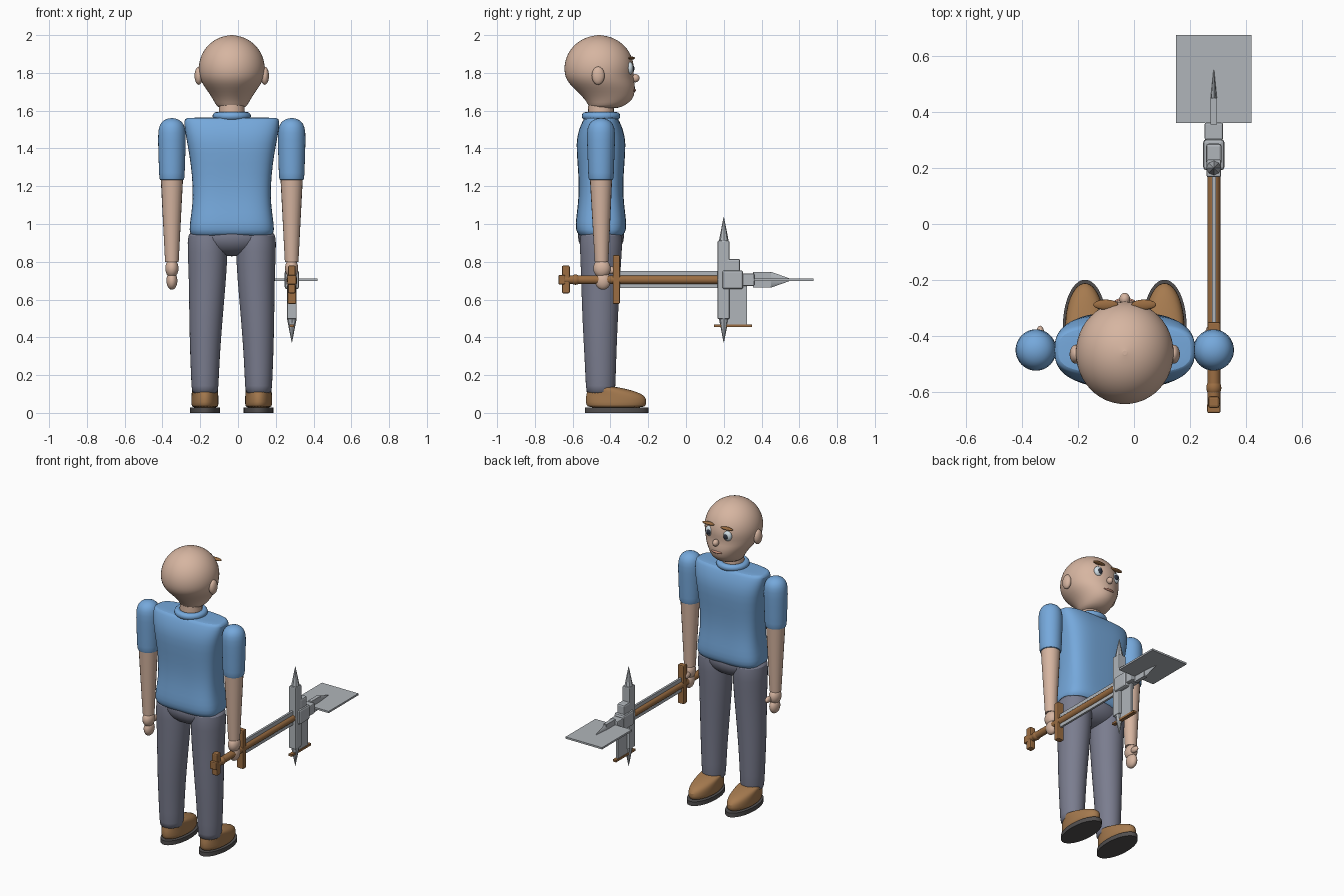
import bpy, bmesh, math
from mathutils import Vector

cube = bpy.data.objects.get("Cube")
if cube:
    bpy.data.objects.remove(cube, do_unlink=True)

CX, CY = -0.033, -0.45      # body axis
WX, WZ = 0.285, 0.705       # weapon axis


def material(name, rgb):
    m = bpy.data.materials.new(name)
    m.use_nodes = True
    col = tuple(((c + 0.055) / 1.055) ** 2.4 for c in rgb) + (1,)
    m.diffuse_color = col
    m.node_tree.nodes["Principled BSDF"].inputs["Base Color"].default_value = col
    return m


SKIN = material("skin", (0.84, 0.71, 0.63))
SHIRT = material("shirt blue", (0.46, 0.66, 0.86))
PANTS = material("trouser grey", (0.48, 0.49, 0.56))
SHOE = material("shoe brown", (0.65, 0.48, 0.31))
SOLE = material("sole grey", (0.32, 0.31, 0.31))
WOOD = material("wood", (0.61, 0.43, 0.26))
METAL = material("metal", (0.69, 0.71, 0.73))
WHITE = material("eye white", (0.82, 0.87, 0.9))
DARK = material("pupil dark", (0.18, 0.2, 0.25))
LIPS = material("lips", (0.78, 0.56, 0.48))


def finish(name, bm, mat, smooth=True):
    bmesh.ops.recalc_face_normals(bm, faces=bm.faces)
    mesh = bpy.data.meshes.new(name)
    bm.to_mesh(mesh)
    bm.free()
    obj = bpy.data.objects.new(name, mesh)
    bpy.context.collection.objects.link(obj)
    mesh.materials.append(mat)
    if smooth:
        bpy.ops.object.select_all(action="DESELECT")
        obj.select_set(True)
        bpy.context.view_layer.objects.active = obj
        bpy.ops.object.shade_smooth_by_angle(angle=math.radians(40))
    return obj


def loft(name, rings, mat, power=2, n=24, smooth=True):
    """Skin over horizontal rings: (z, x, y, half width, half depth)."""
    bm = bmesh.new()
    loops = []
    for z, x, y, rx, ry in rings:
        loop = []
        for i in range(n):
            a = math.tau * i / n
            c, s = math.cos(a), math.sin(a)
            loop.append(bm.verts.new((
                x + rx * math.copysign(abs(c) ** (2 / power), c),
                y + ry * math.copysign(abs(s) ** (2 / power), s), z)))
        loops.append(loop)
    for low, high in zip(loops, loops[1:]):
        for i in range(n):
            j = (i + 1) % n
            bm.faces.new((low[i], low[j], high[j], high[i]))
    bm.faces.new(loops[0])
    bm.faces.new(loops[-1])
    obj = finish(name, bm, mat)
    if smooth:
        obj.modifiers.new("round", "SUBSURF").levels = 1
        for p in obj.data.polygons:
            p.use_smooth = True
    return obj


def ball(name, pos, radii, mat):
    bm = bmesh.new()
    bmesh.ops.create_uvsphere(bm, u_segments=24, v_segments=14, radius=1)
    bmesh.ops.scale(bm, vec=radii, verts=bm.verts)
    bmesh.ops.translate(bm, vec=pos, verts=bm.verts)
    return finish(name, bm, mat)


def box(name, low, high, mat, bevel=0.0):
    bm = bmesh.new()
    bmesh.ops.create_cube(bm, size=1)
    low, high = Vector(low), Vector(high)
    bmesh.ops.scale(bm, vec=high - low, verts=bm.verts)
    bmesh.ops.translate(bm, vec=(low + high) / 2, verts=bm.verts)
    obj = finish(name, bm, mat, False)
    if bevel:
        mod = obj.modifiers.new("bevel", "BEVEL")
        mod.width, mod.segments = bevel, 2
    return obj


def rod(name, a, b, r1, r2, mat, n=20, flat=1.0):
    """Tapered rod from a to b; flat squashes it in x."""
    a, b = Vector(a), Vector(b)
    bm = bmesh.new()
    bmesh.ops.create_cone(bm, cap_ends=True, segments=n, radius1=r1, radius2=r2,
                          depth=(b - a).length)
    bmesh.ops.rotate(bm, matrix=Vector((0, 0, 1)).rotation_difference(b - a).to_matrix(),
                     verts=bm.verts)
    bmesh.ops.scale(bm, vec=(flat, 1, 1), verts=bm.verts)
    bmesh.ops.translate(bm, vec=(a + b) / 2, verts=bm.verts)
    return finish(name, bm, mat)


# Head, jaw and neck
HZ, HY = 1.822, -0.46
dome = [(HZ + 0.178 * math.sin(t), CX, HY, 0.178 * math.cos(t), 0.187 * math.cos(t))
        for t in (math.radians(a) for a in range(-15, 90, 13))]
jaw = [(1.61, CX, -0.435, 0.065, 0.075), (1.63, CX, -0.418, 0.085, 0.10),
       (1.66, CX, -0.408, 0.10, 0.128), (1.70, CX, -0.422, 0.126, 0.153),
       (1.74, CX, -0.443, 0.156, 0.175)]
loft("head", jaw + dome + [(2.0, CX, HY, 0.012, 0.012)], SKIN)
rod("neck", (CX, CY, 1.52), (CX, CY, 1.66), 0.072, 0.066, SKIN)

# Face and ears
ball("nose", (CX, -0.268, 1.772), (0.019, 0.022, 0.022), SKIN)
ball("mouth", (CX, -0.278, 1.708), (0.038, 0.014, 0.009), LIPS)
for side, s in (("left", -1), ("right", 1)):
    ball(side + "_ear", (CX + s * 0.175, -0.465, 1.785), (0.022, 0.034, 0.048), SKIN)
    ball(side + "_eye", (CX + s * 0.066, -0.298, 1.825), (0.03, 0.02, 0.034), WHITE)
    ball(side + "_pupil", (CX + s * 0.064, -0.282, 1.823), (0.015, 0.009, 0.018), DARK)
    ball(side + "_eyebrow", (CX + s * 0.068, -0.288, 1.878), (0.044, 0.018, 0.008), WOOD)

# Shirt and collar
loft("shirt", [(0.935, CX, CY, 0.19, 0.10), (0.94, CX, CY, 0.215, 0.117),
               (0.965, CX, CY, 0.226, 0.134), (1.02, CX, CY, 0.22, 0.134),
               (1.10, CX, CY, 0.208, 0.122), (1.20, CX, CY, 0.206, 0.116),
               (1.32, CX, CY, 0.217, 0.124), (1.43, CX, CY, 0.236, 0.133),
               (1.50, CX, CY, 0.25, 0.118), (1.55, CX, CY, 0.253, 0.095),
               (1.562, CX, CY, 0.243, 0.085), (1.563, CX, CY, 0.20, 0.06)], SHIRT, 3.2, 40)
bpy.ops.mesh.primitive_torus_add(location=(CX, CY, 1.571), major_radius=0.08,
                                 minor_radius=0.022, major_segments=32, minor_segments=12)
collar = bpy.context.object
collar.name = "collar"
collar.data.materials.append(SHIRT)
bpy.ops.object.shade_smooth()

# Arms, hands, legs and shoes
ball("hips", (CX, CY, 0.935), (0.205, 0.122, 0.106), PANTS)
for side, s in (("left", -1), ("right", 1)):
    ax = CX + s * 0.317
    loft(side + "_sleeve", [(1.23, ax, CY, 0.05, 0.05), (1.232, ax, CY, 0.066, 0.066),
                            (1.25, ax, CY, 0.068, 0.068), (1.40, ax, CY, 0.073, 0.073),
                            (1.49, ax, CY, 0.075, 0.077), (1.53, ax, CY, 0.064, 0.066),
                            (1.552, ax, CY, 0.042, 0.042), (1.561, ax, CY, 0.012, 0.012)], SHIRT)
    rod(side + "_forearm", (ax, CY + 0.003, 0.80), (ax, CY, 1.26), 0.036, 0.06, SKIN)
    ball(side + "_palm", (ax, CY + 0.005, 0.765), (0.035, 0.046, 0.05), SKIN)
    ball(side + "_fingers", (ax, CY + 0.01, 0.70), (0.029, 0.042, 0.048), SKIN)
    ball(side + "_thumb", (ax - s * 0.015, CY + 0.055, 0.755), (0.015, 0.032, 0.02), SKIN)
    tx, fx = CX + s * 0.128, CX + s * 0.142
    loft(side + "_leg", [(0.10, fx, -0.452, 0.068, 0.074), (0.115, fx, -0.452, 0.071, 0.078),
                         (0.30, fx, -0.453, 0.079, 0.085), (0.50, fx - s * 0.005, -0.455, 0.089, 0.095),
                         (0.72, tx, -0.452, 0.10, 0.104), (0.86, tx, -0.45, 0.107, 0.112),
                         (0.95, tx, -0.45, 0.107, 0.115), (0.96, tx, -0.45, 0.08, 0.08)], PANTS)
    loft(side + "_shoe", [(0.026, fx, -0.37, 0.068, 0.15), (0.04, fx, -0.37, 0.072, 0.16),
                          (0.075, fx, -0.37, 0.072, 0.163), (0.10, fx, -0.378, 0.071, 0.15),
                          (0.12, fx, -0.405, 0.07, 0.118), (0.136, fx, -0.44, 0.066, 0.082),
                          (0.14, fx, -0.45, 0.05, 0.06)], SHOE)
    loft(side + "_sole", [(0, fx, -0.367, 0.079, 0.168), (0.028, fx, -0.367, 0.079, 0.168)],
         SOLE, n=40, smooth=False)

# Weapon handle
rod("shaft", (WX, -0.67, WZ), (WX, 0.19, WZ), 0.023, 0.023, WOOD)
box("shaft_rib", (WX - 0.007, -0.35, 0.66), (WX + 0.007, 0.18, 0.752), METAL)
box("pommel_end", (WX - 0.024, -0.675, 0.68), (WX + 0.024, -0.64, 0.73), WOOD, 0.006)
box("pommel_bar", (WX - 0.02, -0.657, 0.633), (WX + 0.02, -0.615, 0.78), WOOD, 0.008)
ball("pommel_knob", (WX, -0.585, WZ), (0.027, 0.03, 0.027), WOOD)
box("guard", (WX - 0.023, -0.387, 0.577), (WX + 0.023, -0.35, 0.835), WOOD, 0.006)

# Weapon head: upright bar with spikes, blocks and socket
box("head_bar", (WX - 0.026, 0.167, 0.497), (WX + 0.026, 0.23, 0.912), METAL, 0.006)
for name, s in (("upper", 1), ("lower", -1)):
    rod(name + "_spike", (WX, 0.2, WZ + s * 0.205), (WX, 0.2, WZ + s * 0.333),
        0.026, 0.001, METAL, 8)
box("head_block", (WX - 0.038, 0.192, 0.655), (WX + 0.038, 0.303, 0.755), METAL, 0.012)
box("head_cap", (WX - 0.028, 0.213, 0.745), (WX + 0.028, 0.287, 0.815), METAL, 0.01)
box("socket", (WX - 0.033, 0.30, 0.672), (WX + 0.033, 0.362, 0.738), METAL, 0.006)

# Blades
box("axe_blade", (WX - 0.008, 0.18, 0.467), (WX + 0.008, 0.322, 0.68), METAL)
box("axe_edge", (WX - 0.012, 0.147, 0.455), (WX + 0.012, 0.35, 0.469), WOOD)
box("spear_base", (WX - 0.012, 0.355, 0.663), (WX + 0.012, 0.45, 0.747), METAL)
rod("spear_tip", (WX, 0.45, WZ), (WX, 0.565, WZ), 0.042, 0.001, METAL, 8, 0.28)
box("flat_blade", (0.15, 0.36, 0.699), (0.42, 0.675, 0.711), METAL)
